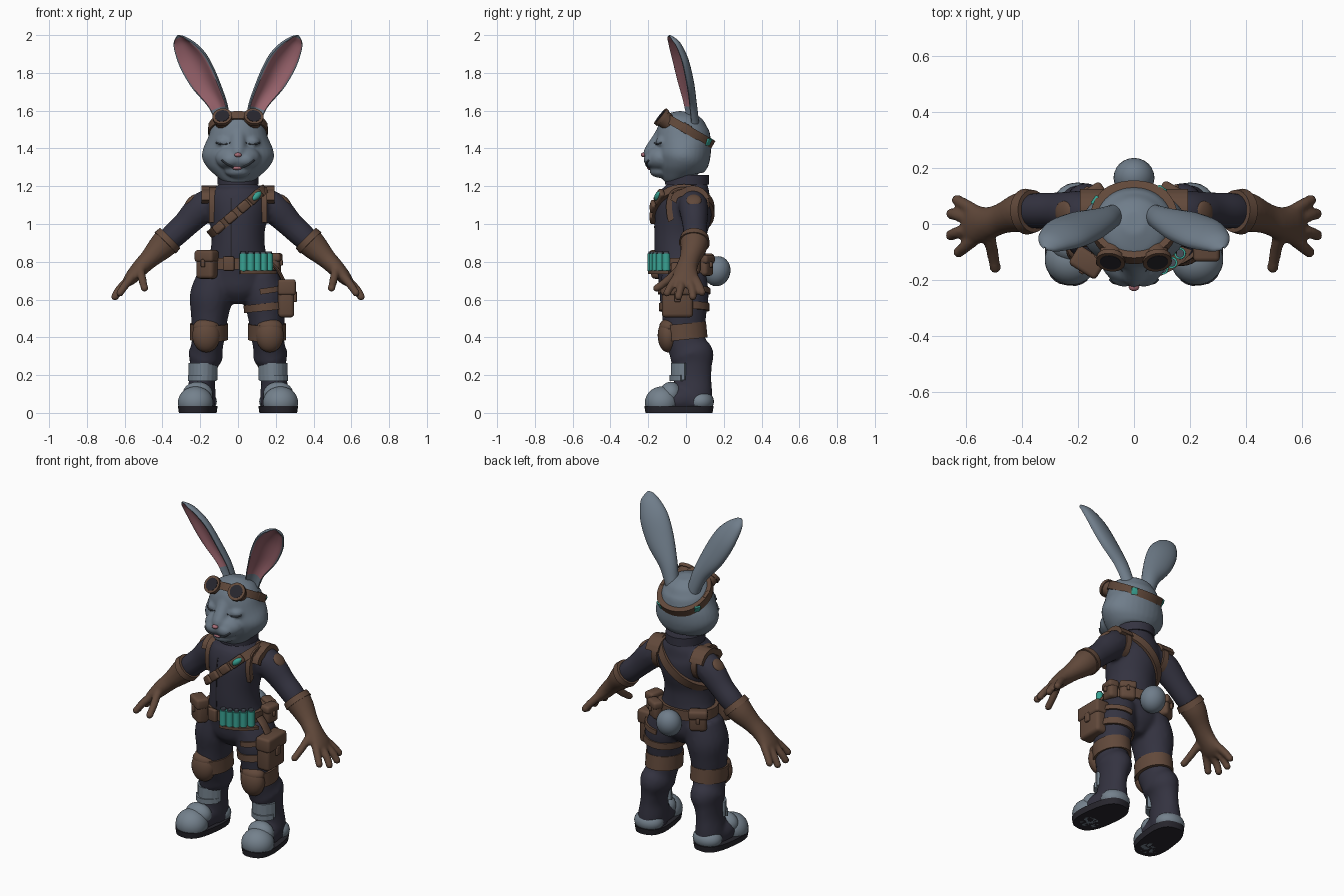
import bpy, bmesh, math
from mathutils import Vector as V, Matrix, Euler
from mathutils.bvhtree import BVHTree

if "Cube" in bpy.data.objects:
    bpy.data.objects.remove(bpy.data.objects["Cube"])

COL = {"grey_fur": (.16, .205, .255), "navy_cloth": (.034, .033, .052), "brown_leather": (.12, .066, .043),
       "teal_glass": (.04, .36, .29), "pink_skin": (.38, .15, .18), "near_black": (.02, .019, .026),
       "shadow_grey": (.065, .08, .10), "boot_grey": (.175, .22, .265)}
MAT = {}
for k, c in COL.items():
    MAT[k] = bpy.data.materials.new(k)
    MAT[k].diffuse_color = (*c, 1)
FUR, NAVY, BROWN, TEAL, PINK, BLACK, SHADE, BOOT = COL


# ---- pieces: each returns (verts, faces) ----
def tube(pts, ref=(1, 0, 0), n=20, steps=5, fn=lambda c, s: (c, s)):
    """Smooth loft through (x, y, z, half width, half depth) points."""
    P = [V(p) for p in pts]
    S = []
    for i in range(len(P) - 1):
        a, b, c, d = P[max(i - 1, 0)], P[i], P[i + 1], P[min(i + 2, len(P) - 1)]
        for k in range(steps):
            t = k / steps
            S.append(.5 * (2 * b + (c - a) * t + (2 * a - 5 * b + 4 * c - d) * t * t
                           + (3 * b - a - 3 * c + d) * t ** 3))
    S.append(P[-1])
    vs, fs = [], []
    for i, p in enumerate(S):
        t = (V(S[min(i + 1, len(S) - 1)][:3]) - V(S[max(i - 1, 0)][:3])).normalized()
        u = V(ref)
        u = (u - t * u.dot(t)).normalized()
        v = t.cross(u)
        for k in range(n):
            x, y = fn(math.cos(k * math.tau / n), math.sin(k * math.tau / n))
            vs.append(V(p[:3]) + u * p[3] * x + v * p[4] * y)
    for i in range(len(S) - 1):
        fs += [(i * n + k, i * n + (k + 1) % n, (i + 1) * n + (k + 1) % n, (i + 1) * n + k) for k in range(n)]
    return vs, fs + [tuple(range(n)), tuple(range(len(vs) - n, len(vs)))]


def grab(bm):
    bm.verts.index_update()
    out = [v.co.copy() for v in bm.verts], [tuple(v.index for v in f.verts) for f in bm.faces]
    bm.free()
    return out


def place(c, s, rot):
    return Matrix.LocRotScale(V(c), Euler([math.radians(a) for a in rot]), V(s))


def ball(c, r, rot=(0, 0, 0)):
    bm = bmesh.new()
    bmesh.ops.create_uvsphere(bm, u_segments=24, v_segments=14, radius=1, matrix=place(c, r, rot))
    return grab(bm)


def box(c, s, rot=(0, 0, 0), bev=.012):
    bm = bmesh.new()
    bmesh.ops.create_cube(bm, size=1, matrix=place((0, 0, 0), s, (0, 0, 0)))
    bmesh.ops.bevel(bm, geom=bm.edges[:], offset=min(bev, min(s) * .4), segments=3, profile=.5, affect='EDGES')
    bm.transform(place(c, (1, 1, 1), rot))
    return grab(bm)


def cyl(c, d, r, h, n=16):
    d = V(d).normalized()
    a, b = V(c) - d * h / 2, V(c) + d * h / 2
    return tube([(*a, r, r), (*b, r, r)], (1, .1, .2), n, 1)


def merge(ps):
    vs, fs = [], []
    for v, f in ps:
        fs += [tuple(i + len(vs) for i in q) for q in f]
        vs += v
    return vs, fs


def flip(p):
    return [V((-v.x, v.y, v.z)) for v in p[0]], p[1]


def hit(tree, o, d):
    q = tree.ray_cast(V(o) + V(d) * .6, -V(d), .6)[0]
    return q if q else V(o) + V(d) * .12


def wrap(tree, c, u, v, h, t, a0=0, a1=360, n=48):
    """Strap lying on a surface, in the plane of u and v."""
    c, u, v = V(c), V(u).normalized(), V(v).normalized()
    w, full = u.cross(v) * h / 2, a1 - a0 >= 360
    m = n if full else n + 1
    dirs = [u * math.cos(a) + v * math.sin(a) for a in (math.radians(a0 + (a1 - a0) * i / n) for i in range(m))]
    vs, fs = [], []
    for d in dirs:
        p = hit(tree, c, d)
        vs += [p + d * t + w, p + d * t - w, p - d * .02 - w, p - d * .02 + w]
    for i in range(m if full else n):
        j = (i + 1) % m
        fs += [(4 * i + k, 4 * i + (k + 1) % 4, 4 * j + (k + 1) % 4, 4 * j + k) for k in range(4)]
    return vs, fs if full else fs + [(0, 1, 2, 3), tuple(range(4 * n, 4 * n + 4))]


def make(name, mat, pieces, mirror=False, voxel=0, rule=None, second=None):
    vs, fs = merge(pieces)
    me = bpy.data.meshes.new(name)
    me.from_pydata([(v.x, v.y, max(v.z, 0)) for v in vs], [], fs)
    bm = bmesh.new()
    bm.from_mesh(me)
    bmesh.ops.recalc_face_normals(bm, faces=bm.faces[:])
    bm.to_mesh(me)
    bm.free()
    me.shade_smooth()
    me.set_sharp_from_angle(angle=math.radians(40))
    me.materials.append(MAT[mat])
    if rule:
        me.materials.append(MAT[second])
        for f in me.polygons:
            f.material_index = int(rule(f.index))
    ob = bpy.data.objects.new(name, me)
    bpy.context.collection.objects.link(ob)
    if voxel:
        r = ob.modifiers.new("fuse", 'REMESH')
        r.mode, r.voxel_size, r.use_smooth_shade = 'VOXEL', voxel, True
        s = ob.modifiers.new("soften", 'SMOOTH')
        s.factor, s.iterations = .5, 4
    if mirror:
        ob.modifiers.new("mirror", 'MIRROR').use_mirror_merge = False
    return ob


X, Y, Z = V((1, 0, 0)), V((0, 1, 0)), V((0, 0, 1))
tree_of = lambda *ps: BVHTree.FromPolygons(*merge(ps))

# ---- suit: torso, legs, sleeves ----
torso = tube([(0, -.01, .58, .06, .07), (0, -.015, .65, .16, .12), (0, -.02, .74, .18, .13), (0, -.03, .84, .15, .135),
              (0, -.03, .94, .14, .138), (0, -.015, 1.05, .158, .15), (0, -.005, 1.13, .165, .143),
              (0, .005, 1.18, .14, .12), (0, .005, 1.21, .1, .105), (0, .005, 1.26, .098, .108)], n=32)
leg = tube([(.11, -.01, .73, .1, .12), (.14, -.01, .62, .115, .13), (.15, -.01, .52, .1, .118), (.155, -.01, .42, .088, .108),
            (.165, .01, .345, .085, .105), (.172, .03, .3, .092, .118), (.182, .035, .25, .074, .103),
            (.19, .035, .18, .068, .1), (.195, .04, .1, .078, .1), (.2, .045, .03, .08, .095)])
arm = tube([(.1, .03, 1.13, .075, .07), (.19, .04, 1.085, .078, .083), (.28, .047, .995, .066, .07),
            (.35, .047, .93, .064, .066), (.42, .04, .86, .05, .05)], Y)
instep = ball((.21, -.04, .07), (.08, .14, .075))
make("suit", NAVY, [torso] + [f(p) for p in (leg, arm, instep) for f in (lambda q: q, flip)], voxel=.013)
T_body, T_leg, T_upper = tree_of(torso), tree_of(leg), tree_of(torso, arm)
make("collar", NAVY, [wrap(T_body, (0, .005, 1.235), X, Y, .05, .012)])
make("jacket_seam", BLACK, [wrap(T_body, (-.035, -.02, 1.02), -Y, Z, .008, .003, -58, 42)])

# ---- boots ----
sq = lambda c, s: (math.copysign(abs(c) ** .75, c), math.copysign(abs(s) ** .75, s))
make("boot_sole", BLACK, [tube([(.213, -.037, 0, .095, .178), (.213, -.037, .036, .1, .184)], (1, .13, 0), 32, 1, sq)], True)
make("toe_cap", BOOT, [ball((.225, -.128, .055), (.094, .09, .085), (0, 0, 8)),
                       ball((.213, -.08, .1), (.08, .06, .065))], True)
make("heel_cap", BOOT, [ball((.2, .075, .06), (.088, .073, .06))], True)
make("shin_plate", BOOT, [wrap(T_leg, (.188, .035, .22), X, Y, .09, .014, -150, -30),
                          wrap(T_leg, (.188, .035, .185), X, Y, .03, .022, -140, -40)], True)

# ---- knee pads and thigh straps ----
make("knee_strap", BROWN, [wrap(T_leg, (.155, -.01, .43), X, (0, 1, .1), .085, .012)], True)
make("knee_pad", BROWN, [ball((.168, -.095, .41), (.074, .055, .09)), ball((.168, -.09, .455), (.07, .052, .045))], True)
make("thigh_strap", BROWN, [wrap(T_leg, (.145, -.01, .56), (1, 0, .1), Y, .04, .01),
                            wrap(T_leg, (.14, -.01, .645), (1, 0, .15), Y, .03, .01, -100, 100)])

# ---- gloves ----
fingers = [((.565, .045, .715), (.605, .07, .672), (.63, .085, .638)), ((.58, .015, .7), (.625, .03, .655), (.65, .036, .615)),
           ((.58, -.02, .7), (.628, -.03, .655), (.652, -.04, .615)), ((.565, -.05, .715), (.6, -.08, .672), (.625, -.1, .635)),
           ((.52, -.03, .765), (.505, -.1, .7), (.495, -.155, .66))]
glove = [tube([(.37, .045, .915, .077, .077), (.41, .04, .875, .07, .07), (.47, .02, .815, .055, .052),
               (.52, .003, .765, .058, .045), (.57, -.003, .71, .07, .035), (.6, -.003, .68, .05, .02)], Y)]
for f in fingers:
    glove.append(tube([(*f[0], .024, .024), (*f[1], .022, .022), (*f[2], .02, .02)], (.3, 1, .5), 12, 3))
    glove.append(ball(f[2], (.021, .021, .021)))
make("glove", BROWN, glove, True, .009)
make("glove_rim", BROWN, [tube([(.36, .046, .925, .076, .076), (.385, .044, .9, .082, .08)], Y, 24, 1)], True)

# ---- harness ----
make("shoulder_strap", BROWN, [wrap(T_upper, (.135, -.005, 1.06), Y, Z, .035, .012, -30, 210),
                               wrap(T_upper, (.15, .0, 1.08), Y, Z, .085, .016, 25, 150)], True)
make("shoulder_patch", BROWN, [ball((.25, .042, 1.125), (.042, .04, .016), (0, 45, 0))], True)
bu, bc = V((math.cos(.7), 0, math.sin(.7))), V((-.02, -.01, 1.05))
make("bandolier", BROWN, [wrap(T_body, bc, bu, Y, .05, .014)])
for i, a in enumerate((-42, -68, -98, -128)):
    d = bu * math.cos(math.radians(a)) + Y * math.sin(math.radians(a))
    p = hit(T_body, bc, d) + d * .016
    yaw = (a + 90) * .6
    if i:
        make("bandolier_pocket", BROWN, [box(p, (.062, .03, .05), (0, -40, yaw), .01)])
    else:
        make("chest_vial_holder", BROWN, [box(p, (.085, .03, .05), (0, -40, yaw), .01)])
        make("chest_vial", TEAL, [ball(p + d * .01, (.034, .018, .018), (0, -40, yaw))])

# ---- belt, vials, pouches ----
wc = V((0, -.025, .79))
make("belt", BROWN, [wrap(T_body, wc, X, Y, .06, .014)])
make("belt_buckle", BROWN, [box((-.05, -.175, .79), (.06, .025, .075), (0, 0, -8), .008)])
glass, caps = [], []
for a in (-80, -66, -53, -40, -26):
    d = V((math.cos(math.radians(a)), math.sin(math.radians(a)), 0))
    p = hit(T_body, wc, d) + d * .026
    glass += [cyl(p + Z * .012, Z, .021, .085), ball(p - Z * .03, (.021, .021, .018))]
    caps.append(cyl(p + Z * .058, Z, .015, .014))
make("belt_vials", TEAL, glass)
make("vial_caps", SHADE, caps)
make("vial_loop", BROWN, [wrap(T_body, wc - Z * .045, X, Y, .018, .05, -86, -18)])


def pouch(name, c, s, rz, tilt=0):
    R = place(c, (1, 1, 1), (0, tilt, rz))
    at = lambda x, y, z: R @ V((x * s[0], y * s[1], z * s[2]))
    r = (0, tilt, rz)
    make(name, BROWN, [box(c, s, r, .02), box(at(0, -.04, .3), (s[0] * 1.08, s[1] * 1.12, s[2] * .42), r, .015),
                       box(at(0, -.55, .05), (s[0] * .2, .02, s[2] * .28), r, .006)])


pouch("front_pouch", (-.165, -.135, .785), (.105, .07, .15), -32)
pouch("side_pouch", (.195, .03, .79), (.09, .06, .11), 80)
pouch("back_pouch_left", (-.15, .095, .78), (.1, .06, .125), 212)
pouch("back_pouch_right", (.135, .105, .78), (.09, .055, .11), 150)
pouch("thigh_bag", (.255, -.045, .605), (.165, .085, .2), 90, 0)
make("bag_hanger", BROWN, [tube([(.18, -.05, .79, .03, .01), (.215, -.05, .75, .03, .01), (.245, -.045, .69, .03, .01)], Y, 12)])

# ---- tail ----
make("tail", FUR, [ball((0, .165, .75), (.073, .07, .08), (-15, 0, 0))])

# ---- head ----
skull = tube([(0, -.01, 1.225, .06, .07), (0, -.02, 1.255, .115, .105), (0, -.02, 1.3, .163, .13), (0, -.015, 1.35, .19, .142),
              (0, -.012, 1.4, .184, .145), (0, -.015, 1.46, .158, .145), (0, -.01, 1.52, .138, .132),
              (0, .0, 1.565, .1, .098), (0, .005, 1.592, .04, .04)], n=32)
pads = [ball((s * .035, -.165, 1.34), (.06, .06, .045), (0, 0, s * 25)) for s in (-1, 1)]
lids = [ball((s * .075, -.122, 1.435), (.044, .038, .03), (0, 0, s * 22)) for s in (-1, 1)]
bridge = tube([(0, -.11, 1.5, .05, .04), (0, -.14, 1.44, .045, .045), (0, -.185, 1.38, .04, .04), (0, -.2, 1.355, .025, .03)])
face = [skull, bridge, ball((0, -.13, 1.35), (.12, .09, .075)), ball((0, -.135, 1.28), (.07, .058, .036))] + pads + lids
make("head", FUR, face, voxel=.009)
T_head = tree_of(*face)


def face_line(x0, x1, f, r, n=8):
    ps = []
    for i in range(n + 1):
        x = x0 + (x1 - x0) * i / n
        p = hit(T_head, (x, 0, f(x)), -Y)
        ps.append((*p, r, r))
    return tube(ps, Z, 8, 2)


make("closed_eye", SHADE, [face_line(.04, .115, lambda x: 1.422 + 6 * (x - .078) ** 2, .0045)], True)
make("smile", SHADE, [face_line(-.085, .085, lambda x: 1.298 + 5.5 * x * x, .006, 14)])
make("tongue", PINK, [ball((-.005, -.19, 1.297), (.027, .016, .011))])
make("nose", PINK, [ball((0, -.224, 1.366), (.019, .015, .012))])

# ---- ears: cupped section, pink in the cup ----
cup = lambda c, s: (c, s if s > 0 else 1.6 * s + 1.9 * s * s)
ear = tube([(.07, .03, 1.52, .04, .04), (.085, .025, 1.57, .043, .04), (.115, .012, 1.65, .055, .042),
            (.18, -.01, 1.76, .08, .045), (.24, -.035, 1.87, .083, .042), (.287, -.06, 1.945, .06, .032),
            (.308, -.08, 1.98, .034, .018), (.318, -.088, 1.998, .006, .006)], (1, .3, 0), 24, 5, cup)
make("ear", FUR, [ear], True, rule=lambda i: 8 <= i // 24 < 31 and 14 <= i % 24 <= 21, second=PINK)

# ---- goggles ----
gv = V((0, math.cos(.52), -math.sin(.52)))
gc = V((0, .0, 1.503))
make("goggle_band", BROWN, [wrap(T_head, gc, X, gv, .045, .014)])
make("band_clip", BROWN, [box((.146, .0, 1.505), (.02, .05, .05), (-30, 0, 0), .006)], True)
gd = V((.12, -.78, .62)).normalized()
g = V((.08, -.112, 1.552))
make("goggle_cup", BROWN, [tube([(*(g - gd * .045), .04, .04), (*(g + gd * .02), .047, .047)], X, 24, 1),
                           cyl(g + gd * .022, gd, .052, .02, 24)], True)
make("goggle_lens", BLACK, [cyl(g + gd * .03, gd, .038, .008, 24)], True)
make("goggle_bridge", BROWN, [box(g * 1 - X * g.x + gd * .0, (.09, .03, .025), (-35, 0, 0), .008)])
for x in (-55, 35):
    d = X * math.sin(math.radians(x)) + gv * math.cos(math.radians(x))
    p = hit(T_head, gc, d) + d * .013
    make("band_buckle", TEAL, [box(p, (.035, .014, .04), (-30, 0, -x), .004)])

for m in bpy.data.materials:
    if m.users and not m.is_grease_pencil:
        m.use_nodes = True
        m.node_tree.nodes["Principled BSDF"].inputs["Base Color"].default_value = m.diffuse_color
